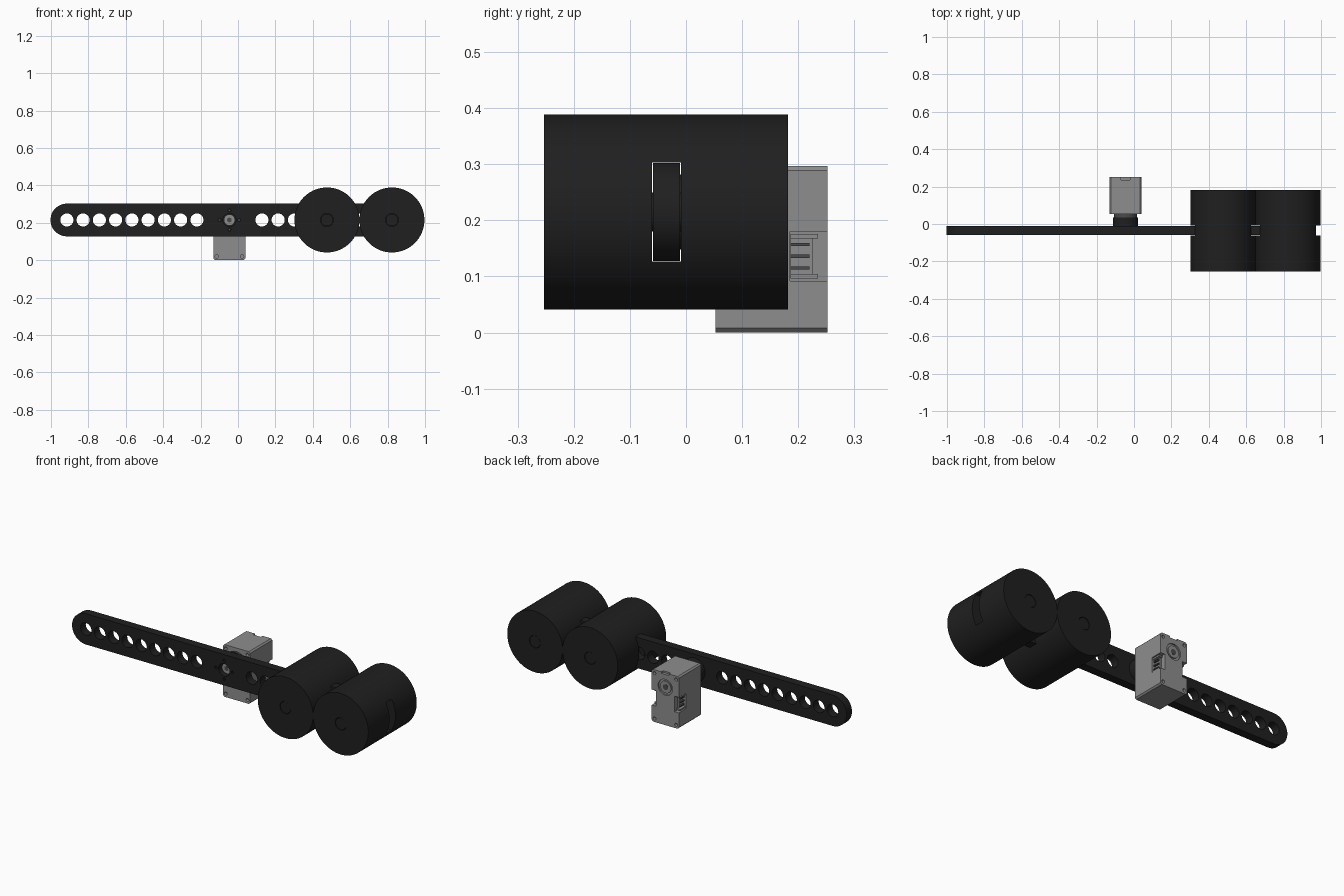
import bpy, bmesh, math
from mathutils import Matrix, Vector

if "Cube" in bpy.data.objects:
    bpy.data.objects.remove(bpy.data.objects["Cube"])

AX, AZ = -0.046, 0.215      # servo output axis
PITCH, R_HOLE, R_BAR = 0.0869, 0.035, 0.0875
R_DRUM = 0.1737


def material(name, v):
    m = bpy.data.materials.new(name)
    m.diffuse_color = (v, v, v, 1)
    m.use_nodes = True
    m.node_tree.nodes["Principled BSDF"].inputs["Base Color"].default_value = m.diffuse_color
    return m


BLACK = material("matte black", 0.014)
GREY = material("servo grey", 0.27)
DARK = material("dark grey", 0.07)


def finish(name, bm, mat):
    me = bpy.data.meshes.new(name)
    bmesh.ops.recalc_face_normals(bm, faces=bm.faces)
    bm.to_mesh(me)
    bm.free()
    ob = bpy.data.objects.new(name, me)
    bpy.context.collection.objects.link(ob)
    if mat:
        me.materials.append(mat)
    smooth(me)
    return ob


def smooth(me):
    me.shade_smooth()
    me.set_sharp_from_angle(angle=math.radians(30))


def add_cyl(bm, x, z, r, y0, y1, seg=32):
    """Cylinder along y."""
    mat = Matrix.Translation((x, (y0 + y1) / 2, z)) @ Matrix.Rotation(math.pi / 2, 4, 'X')
    bmesh.ops.create_cone(bm, cap_ends=True, segments=seg, radius1=r, radius2=r,
                          depth=y1 - y0, matrix=mat)


def add_box(bm, lo, hi):
    lo, hi = Vector(lo), Vector(hi)
    bmesh.ops.create_cube(bm, size=1, matrix=Matrix.Translation((lo + hi) / 2)
                          @ Matrix.Diagonal((*(hi - lo), 1)))


def cyl(name, mat, *args):
    bm = bmesh.new()
    add_cyl(bm, *args)
    return finish(name, bm, mat)


def box(name, mat, lo, hi):
    bm = bmesh.new()
    add_box(bm, lo, hi)
    return finish(name, bm, mat)


def cut(ob, bm):
    """Subtract the cutter mesh and bake the result."""
    cutter = finish("cutter", bm, None)
    cutter.hide_render = True
    mod = ob.modifiers.new("cut", 'BOOLEAN')
    mod.operation, mod.solver, mod.object = 'DIFFERENCE', 'EXACT', cutter
    dg = bpy.context.evaluated_depsgraph_get()
    me = bpy.data.meshes.new_from_object(ob.evaluated_get(dg))
    ob.modifiers.clear()
    ob.data = me
    smooth(me)
    bpy.data.objects.remove(cutter)


# Perforated bar with round ends
BY0, BY1 = -0.059, -0.011
half = 10 * PITCH
bm = bmesh.new()
ring = []
for side in (1, -1):
    for i in range(25):
        a = -math.pi / 2 + math.pi * i / 24
        ring.append(bm.verts.new((AX + side * (half + R_BAR * math.cos(a)), BY0,
                                  AZ + side * R_BAR * math.sin(a))))
face = bm.faces.new(ring)
ext = bmesh.ops.extrude_face_region(bm, geom=[face])
bmesh.ops.translate(bm, vec=(0, BY1 - BY0, 0),
                    verts=[v for v in ext["geom"] if isinstance(v, bmesh.types.BMVert)])
bar = finish("arm_bar", bm, BLACK)
bm = bmesh.new()
for side in (1, -1):
    for i in range(2, 11):
        add_cyl(bm, AX + side * i * PITCH, AZ, R_HOLE, -0.1, 0.03)
add_cyl(bm, AX, AZ, R_HOLE, -0.1, 0.03)
for k in range(4):
    a = k * math.pi / 2
    add_cyl(bm, AX + 0.052 * math.cos(a), AZ + 0.052 * math.sin(a), 0.008, -0.1, 0.03, 12)
cut(bar, bm)

# Slotted counterweight drums with a centre bolt
for n, x in enumerate((AX + 6 * PITCH, AX + 10 * PITCH), 1):
    drum = cyl(f"weight_drum_{n}", BLACK, x, AZ, R_DRUM, -0.253, 0.182, 96)
    bm = bmesh.new()
    add_box(bm, (x - 0.3, -0.061, AZ - 0.088), (x + 0.3, -0.009, AZ + 0.088))
    add_cyl(bm, x, AZ, R_HOLE, -0.3, 0.3)
    cut(drum, bm)
    cyl(f"drum_bolt_{n}", BLACK, x, AZ, R_HOLE - 0.002, -0.251, 0.180, 32)

# Servo horn, output boss and screw
cyl("servo_horn", BLACK, AX, AZ, 0.067, -0.0105, 0.035, 48)
cyl("output_boss", DARK, AX, AZ, 0.062, 0.035, 0.056, 48)
cyl("horn_screw", GREY, AX, AZ, 0.030, -0.035, -0.01, 32)
cyl("screw_socket", DARK, AX, AZ, 0.014, -0.038, -0.034, 6)
for k in range(4):
    a = k * math.pi / 2
    cyl(f"horn_hole_{k + 1}", GREY, AX + 0.052 * math.cos(a), AZ + 0.052 * math.sin(a),
        0.005, -0.02, -0.01, 10)

# Servo case with chamfered edges
X0, X1, Y0, Y1, Z1 = AX - 0.085, AX + 0.085, 0.053, 0.252, 0.297
bm = bmesh.new()
add_box(bm, (X0, Y0, 0.0), (X1, Y1, Z1))
bmesh.ops.bevel(bm, geom=[e for e in bm.edges if abs(e.verts[0].co.y - e.verts[1].co.y) > 0.1],
                offset=0.008, segments=1, affect='EDGES')
case = finish("servo_case", bm, GREY)
bm = bmesh.new()
for s in (1, -1):
    # connector recess on each rear corner, then corner screw pockets
    xa, xb = sorted((AX + s * 0.058, AX + s * 0.1))
    add_box(bm, (xa, 0.185, 0.092), (xb, 0.27, 0.180))
    for z in (0.020, Z1 - 0.020):
        add_cyl(bm, AX + s * 0.068, z, 0.009, 0.235, 0.27, 16)
        add_cyl(bm, AX + s * 0.068, z, 0.009, 0.03, 0.07, 16)
add_cyl(bm, AX, AZ, 0.045, 0.244, 0.27, 40)
add_box(bm, (AX - 0.024, 0.236, 0.288), (AX + 0.024, 0.27, 0.31))
cut(case, bm)

# Rear idler
cyl("idler_ring", GREY, AX, AZ, 0.034, 0.24, 0.250, 32)
cyl("idler_hole", DARK, AX, AZ, 0.016, 0.245, 0.2505, 20)

# Connector sockets with pins
for s, side in ((1, "right"), (-1, "left")):
    def span(a, b):
        return sorted((AX + s * a, AX + s * b))
    xa, xb = span(0.057, 0.066)
    box(f"connector_back_{side}", GREY, (xa, 0.186, 0.100), (xb, 0.225, 0.172))
    xa, xb = span(0.057, 0.081)
    for k, z in enumerate((0.096, 0.168)):
        box(f"connector_wall_{side}_{k + 1}", GREY, (xa, 0.186, z), (xb, 0.235, z + 0.008))
    xa, xb = span(0.064, 0.075)
    for k in range(3):
        z = 0.115 + k * 0.021
        box(f"connector_pin_{side}_{k + 1}", DARK, (xa, 0.186, z - 0.003), (xb, 0.220, z + 0.003))
